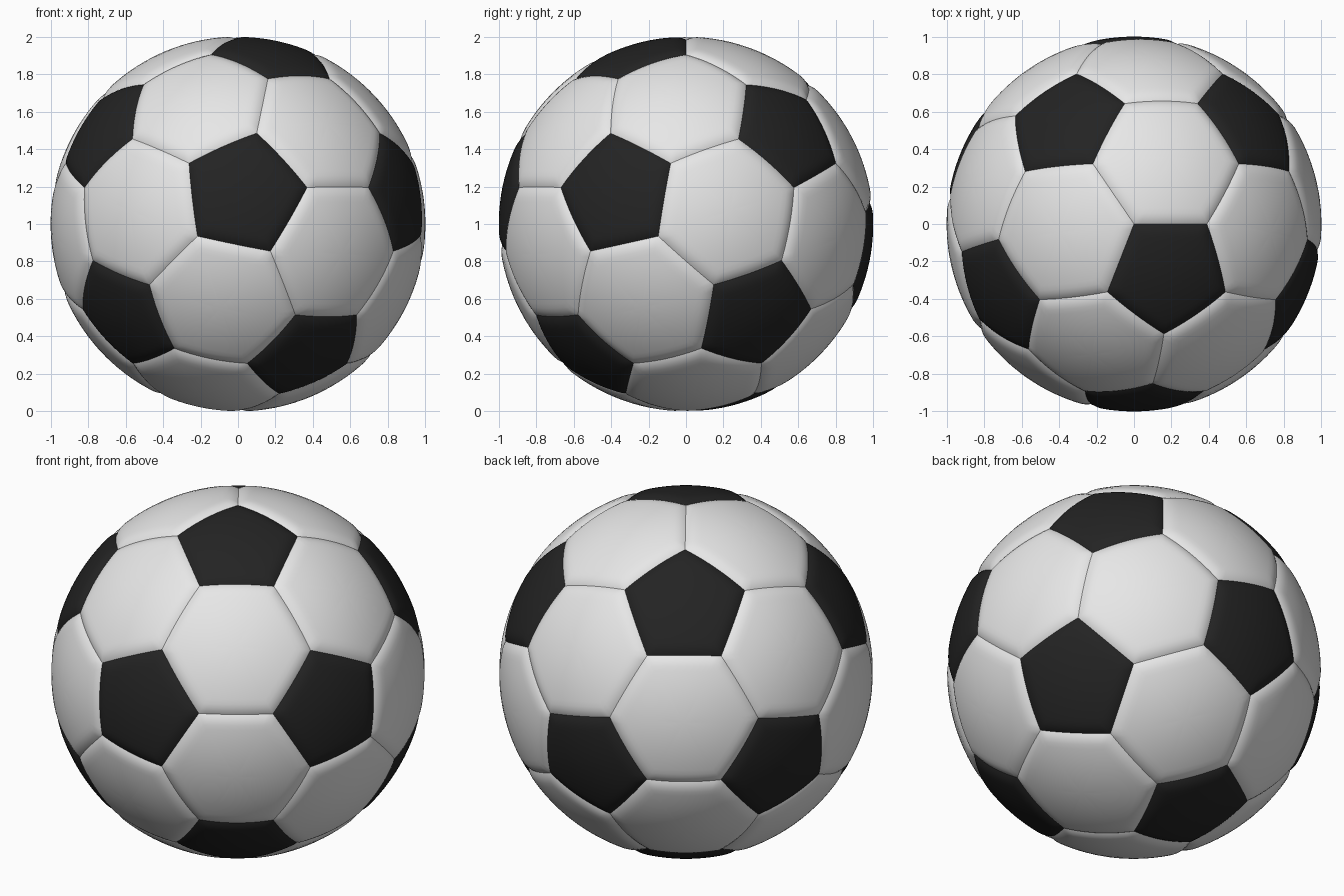
import bpy, bmesh, math
from itertools import combinations
from mathutils import Vector, Matrix

if "Cube" in bpy.data.objects:
    bpy.data.objects.remove(bpy.data.objects["Cube"])

RINGS, SEGS = 12, 12          # resolution of each panel
SEAM_W, SEAM_D = 0.065, 0.016  # rounded border width and seam depth


def material(name, v):
    m = bpy.data.materials.new(name)
    m.diffuse_color = (v, v, v, 1)
    m.use_nodes = True
    m.node_tree.nodes["Principled BSDF"].inputs["Base Color"].default_value = m.diffuse_color
    return m


# Twelve icosahedron directions = black panel centres
polar = math.atan(2)
pts = [Vector((0, 0, 1))]
for k in range(5):
    a = math.radians(72 * k)
    pts.append(Vector((math.sin(polar) * math.cos(a), math.sin(polar) * math.sin(a), math.cos(polar))))
pts += [-p for p in pts]

# Turn the ball so a seam corner sits on the pole and one seam runs along +x
corner = (pts[0] * 2 + pts[1]).normalized()
tilt = Matrix.Rotation(-math.acos(corner.z), 3, 'Y')
spin = Matrix.Rotation(math.radians(124.31), 3, 'Z')
pts = [spin @ tilt @ p for p in pts]


def near(i, j):
    return i != j and pts[i].dot(pts[j]) > 0.3


def add_panel(bm, corners):
    """Puffed spherical panel: concentric rings that dip at the seam."""
    c = sum(corners, Vector()) / len(corners)
    n = c.normalized()
    u = (corners[0] - c).normalized()
    w = n.cross(u)
    corners = sorted(corners, key=lambda p: math.atan2((p - c).dot(w), (p - c).dot(u)) % 6.28318)
    scale = 1 / corners[0].length
    apothem = ((corners[0] + corners[1]) / 2 - c).length * scale
    rim = [a.lerp(b, s / SEGS) for a, b in zip(corners, corners[1:] + corners[:1]) for s in range(SEGS)]
    count = len(rim)
    rings = []
    for k in range(RINGS):
        inset = (k / RINGS) ** 2
        dip = SEAM_D * max(0, 1 - inset * apothem / SEAM_W) ** 2
        rings.append([bm.verts.new(p.lerp(c, inset).normalized() * (1 - dip)) for p in rim])
    mid = bm.verts.new(n)
    for i in range(count):
        j = (i + 1) % count
        for a, b in zip(rings, rings[1:]):
            bm.faces.new((a[i], a[j], b[j], b[i]))
        bm.faces.new((rings[-1][i], rings[-1][j], mid))


def make_object(name, panels, mat):
    bm = bmesh.new()
    for corners in panels:
        add_panel(bm, corners)
    for f in bm.faces:
        f.smooth = True
    me = bpy.data.meshes.new(name)
    bm.to_mesh(me)
    bm.free()
    me.materials.append(mat)
    ob = bpy.data.objects.new(name, me)
    ob.location.z = 1
    bpy.context.collection.objects.link(ob)


# Black pentagons around each icosahedron corner
pentagons = [[(pts[i] * 2 + pts[j]) / 3 for j in range(12) if near(i, j)] for i in range(12)]
# White hexagons on each icosahedron face
hexagons = [[(pts[a] * 2 + pts[b]) / 3 for a in t for b in t if a != b]
            for t in combinations(range(12), 3)
            if all(near(a, b) for a, b in combinations(t, 2))]

make_object("black_panels", pentagons, material("black leather", 0.017))
make_object("white_panels", hexagons, material("white leather", 0.8))
